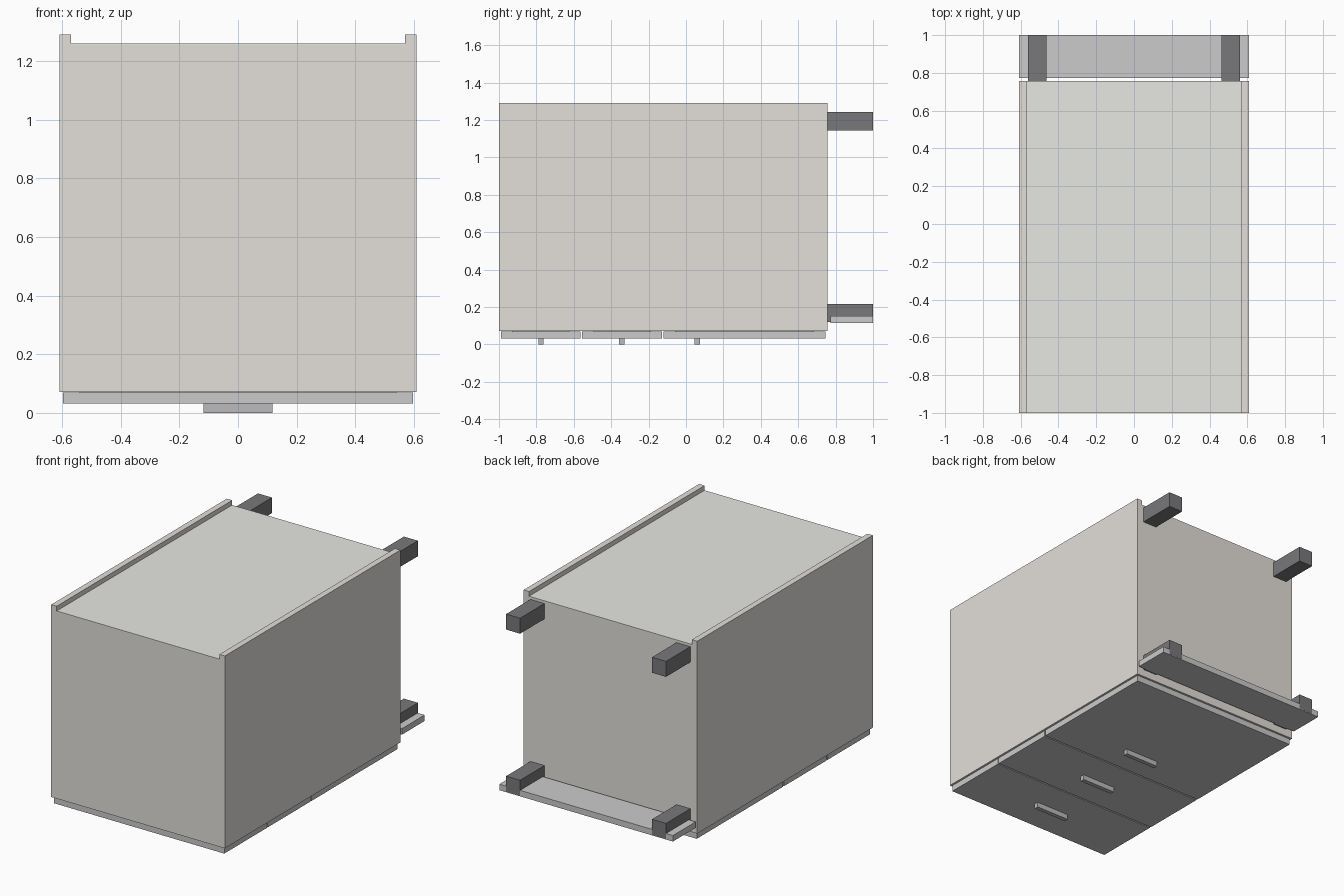
import bpy

if "Cube" in bpy.data.objects:
    bpy.data.objects.remove(bpy.data.objects["Cube"])

# Drawer cabinet lying on its front: drawers face down, legs point to +y


def material(name, rgb):
    m = bpy.data.materials.new(name)
    m.diffuse_color = (*rgb, 1)
    m.use_nodes = True
    m.node_tree.nodes["Principled BSDF"].inputs["Base Color"].default_value = m.diffuse_color
    return m


BEIGE = material("carcass_beige", (0.77, 0.74, 0.70))
PALE = material("front_pale", (0.82, 0.82, 0.79))
BACK = material("back_pale", (0.80, 0.80, 0.77))
GREY = material("plinth_grey", (0.69, 0.69, 0.66))
DARK = material("leg_black", (0.19, 0.19, 0.20))
STEEL = material("handle_steel", (0.50, 0.50, 0.52))


def box(name, x, y, z, mat):
    """Box between (min, max) pairs on each axis."""
    lo, hi = zip(x, y, z)
    bpy.ops.mesh.primitive_cube_add(
        size=1, location=[(a + b) / 2 for a, b in zip(lo, hi)])
    ob = bpy.context.object
    ob.name = name
    ob.scale = [b - a for a, b in zip(lo, hi)]
    bpy.ops.object.transform_apply(location=False, rotation=False, scale=True)
    ob.data.materials.append(mat)
    return ob


Y0, Y1 = -1.0, 0.756      # cabinet top and bottom ends
Z0, Z1 = 0.072, 1.29      # cabinet front and rear edges
W, T = 0.608, 0.038       # half width and board thickness
IN = W - T

# Carcass boards
for side, s in (("left", -1), ("right", 1)):
    box(f"{side}_side_panel", sorted((s * IN, s * W)), (Y0, Y1), (Z0, Z1), BEIGE)
box("top_panel", (-IN, IN), (Y0, Y0 + T), (Z0, 1.254), BEIGE)
box("bottom_panel", (-IN, IN), (Y1 - T, Y1), (Z0, 1.254), BEIGE)
box("back_panel", (-IN, IN), (Y0, Y1), (1.254, 1.26), BACK)

# Drawer fronts, drawer boxes behind them, and handles
drawers = [(-0.99, -0.564, -0.775), (-0.555, -0.128, -0.344), (-0.119, 0.745, 0.06)]
for i, (a, b, h) in enumerate(drawers, 1):
    box(f"drawer_front_{i}", (-0.597, 0.597), (a, b), (0.032, 0.07), PALE)
    box(f"drawer_box_{i}", (-0.54, 0.54), (a + 0.06, b - 0.06), (0.07, 1.1), PALE)
    box(f"handle_{i}", (-0.118, 0.118), (h - 0.014, h + 0.014), (0, 0.032), STEEL)

# Legs and plinth board
for side, s in (("left", -1), ("right", 1)):
    for row, z in (("rear", 1.145), ("front", 0.119)):
        xs = sorted((s * 0.462, s * 0.56))
        box(f"{row}_{side}_leg", xs, (Y1, 1.0), (z, z + 0.098), DARK)
box("plinth", (-W, W), (0.772, 0.9995), (0.115, 0.153), GREY)
